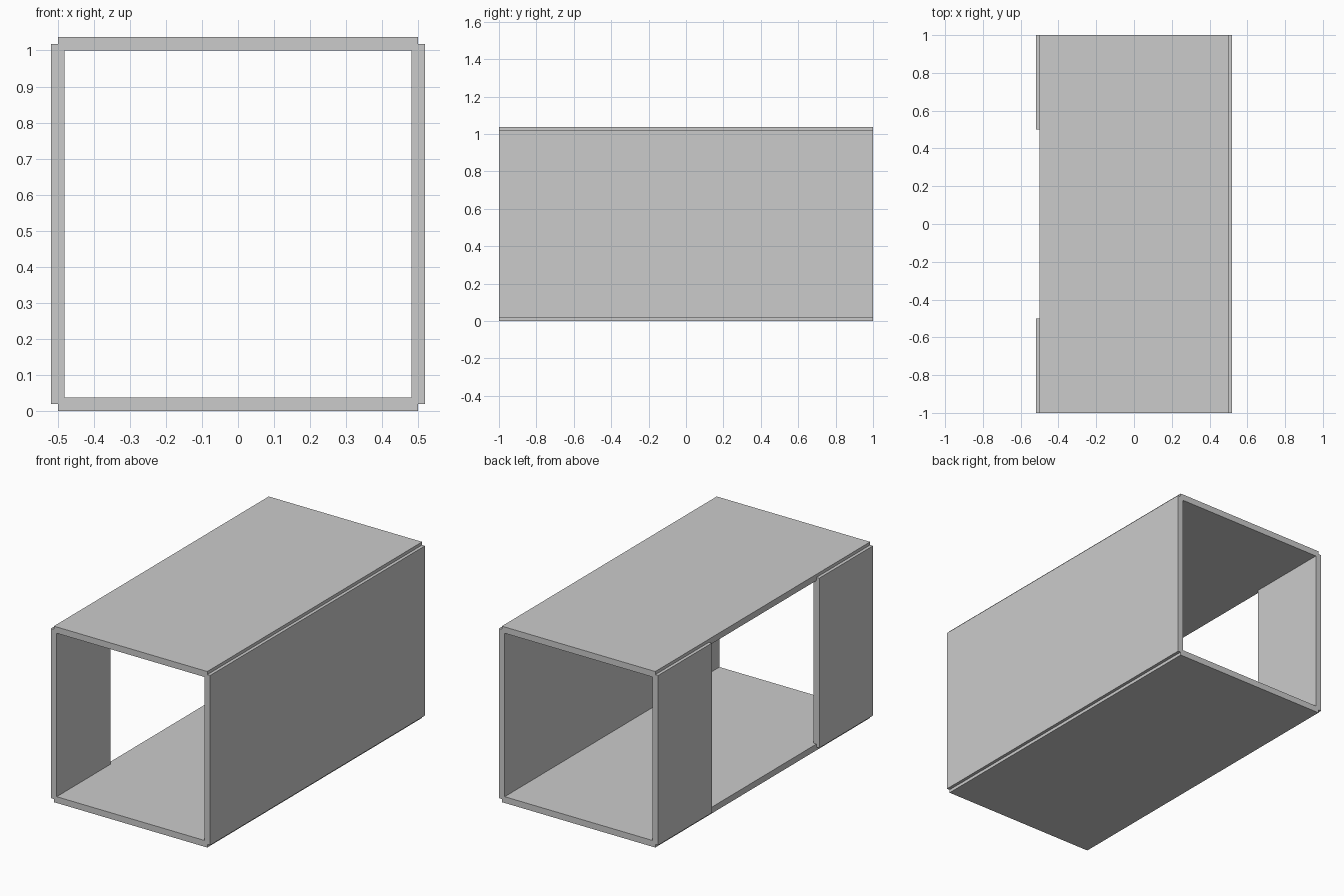
import bpy

if "Cube" in bpy.data.objects:
    bpy.data.objects.remove(bpy.data.objects["Cube"])

T = 0.037          # panel thickness
MID = T / 2        # panels meet on their centre lines


def panel(name, size, centre):
    bpy.ops.mesh.primitive_cube_add(size=1, location=centre)
    obj = bpy.context.object
    obj.name = name
    obj.scale = size
    bpy.ops.object.transform_apply(location=False, rotation=False, scale=True)
    return obj


# Floor and roof slabs
panel("floor", (1, 2, T), (0, 0, MID))
panel("roof", (1, 2, T), (0, 0, 1 + MID))

# Full-length right wall
panel("right_wall", (T, 2, 1), (0.5, 0, 0.5 + MID))

# Left wall in two short pieces with an open doorway between them
for side, y in (("front", -0.75), ("back", 0.75)):
    panel("left_wall_" + side, (T, 0.5, 1), (-0.5, y, 0.5 + MID))
